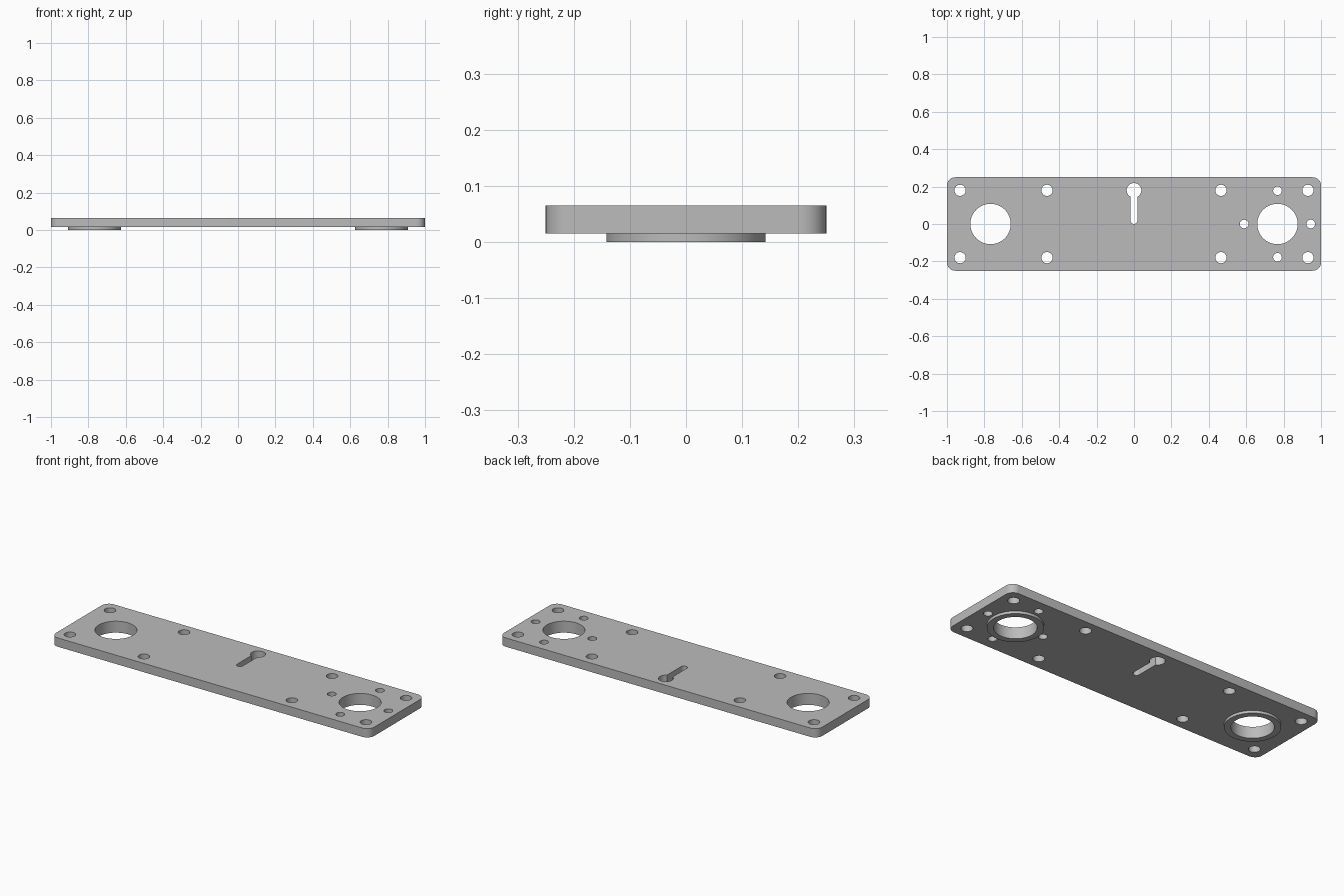
import bpy, bmesh
from math import sin, cos, pi, radians, asin

cube = bpy.data.objects.get("Cube")
if cube:
    bpy.data.objects.remove(cube, do_unlink=True)

BOTTOM, TOP = 0.015, 0.065
BIG_X, BIG_R, RIM_R = 0.767, 0.108, 0.142

grey = bpy.data.materials.new("light grey")
grey.use_nodes = True
colour = (0.5, 0.5, 0.5, 1)
grey.diffuse_color = colour
grey.node_tree.nodes["Principled BSDF"].inputs["Base Color"].default_value = colour


def arc(x, y, r, start, end, steps):
    """Points along an arc, angles in radians."""
    angles = [start + (end - start) * i / steps for i in range(steps + 1)]
    return [(x + r * cos(a), y + r * sin(a)) for a in angles]


def circle(x, y, r, steps=48):
    return arc(x, y, r, 0, 2 * pi, steps)[:-1]


def prism(name, outlines, z0, z1):
    """Extrude closed outlines upwards into one object."""
    bm = bmesh.new()
    for outline in outlines:
        face = bm.faces.new([bm.verts.new((x, y, z0)) for x, y in outline])
        new = bmesh.ops.extrude_face_region(bm, geom=[face], use_keep_orig=True)["geom"]
        verts = [v for v in new if isinstance(v, bmesh.types.BMVert)]
        bmesh.ops.translate(bm, verts=verts, vec=(0, 0, z1 - z0))
    bmesh.ops.recalc_face_normals(bm, faces=bm.faces)
    mesh = bpy.data.meshes.new(name)
    bm.to_mesh(mesh)
    bm.free()
    mesh.materials.append(grey)
    obj = bpy.data.objects.new(name, mesh)
    bpy.context.collection.objects.link(obj)
    return obj


# Plate with rounded corners
corner = 0.045
outline = []
for i, (sx, sy) in enumerate([(1, 1), (-1, 1), (-1, -1), (1, -1)]):
    outline += arc(sx * (1 - corner), sy * (0.25 - corner), corner,
                   i * pi / 2, (i + 1) * pi / 2, 10)
plate = prism("mounting_plate", [outline], BOTTOM, TOP)

# Raised rims under the two large openings
rims = prism("rims", [circle(s * BIG_X, 0, RIM_R, 64) for s in (-1, 1)], 0, BOTTOM + 0.01)

# Large openings, screw holes, and the small holes round the left opening
holes = [circle(s * BIG_X, 0, BIG_R, 64) for s in (-1, 1)]
holes += [circle(x * s, y, 0.03, 32) for x in (0.93, 0.465) for s in (-1, 1) for y in (-0.18, 0.18)]
holes += [circle(BIG_X + dx, dy, 0.023, 32)
          for dx, dy in [(0.178, 0), (-0.178, 0), (0, 0.178), (0, -0.178)]]

# Keyhole: round head at the back with a slot towards the middle
slot, head = 0.018, 0.039
gap = asin(slot / head)
holes.append(arc(0, 0.18, head, -pi / 2 + gap, 3 * pi / 2 - gap, 32)
             + arc(0, slot, slot, pi, 2 * pi, 12))
cutter = prism("hole_cutter", holes, -0.1, 0.2)
cutter.hide_render = True

# Join the rims to the plate, then cut every hole
bpy.context.view_layer.objects.active = plate
for operation, tool in (("UNION", rims), ("DIFFERENCE", cutter)):
    mod = plate.modifiers.new(operation.lower(), "BOOLEAN")
    mod.operation, mod.object, mod.solver = operation, tool, "EXACT"
    bpy.ops.object.modifier_apply(modifier=mod.name)
    bpy.data.objects.remove(tool, do_unlink=True)

bpy.ops.object.select_all(action="DESELECT")
plate.select_set(True)
bpy.ops.object.shade_smooth_by_angle(angle=radians(30))
